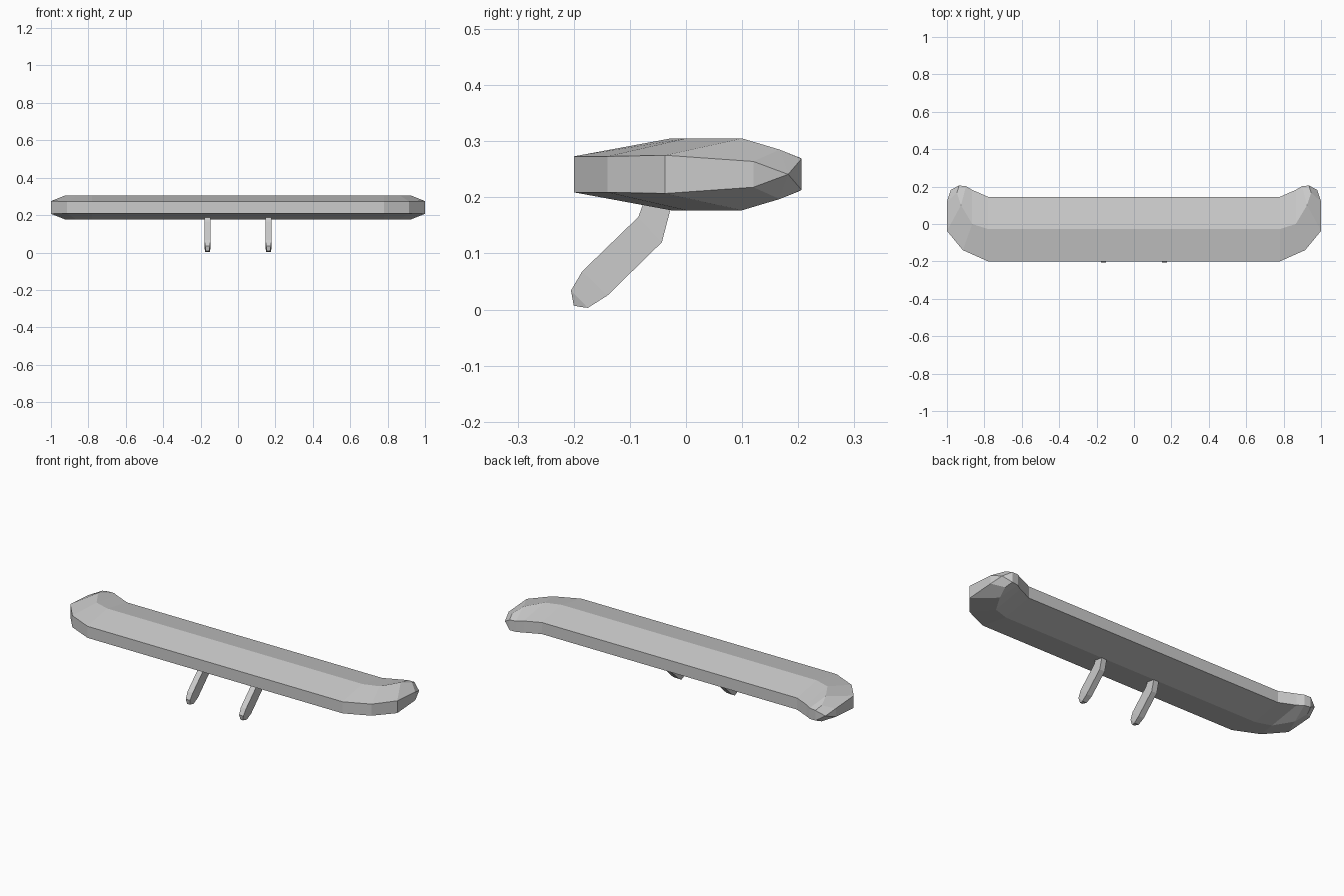
import bpy, bmesh

if "Cube" in bpy.data.objects:
    bpy.data.objects.remove(bpy.data.objects["Cube"])

grey = bpy.data.materials.new("light_grey")
grey.diffuse_color = (0.6, 0.6, 0.6, 1)
grey.use_nodes = True
grey.node_tree.nodes["Principled BSDF"].inputs["Base Color"].default_value = grey.diffuse_color


def make_object(name, rings, caps):
    """Skin a list of closed rings; each cap is a centre point or None for a flat end."""
    bm = bmesh.new()
    loops = [[bm.verts.new(p) for p in ring] for ring in rings]
    for a, b in zip(loops, loops[1:]):
        for i in range(len(a)):
            j = (i + 1) % len(a)
            bm.faces.new((a[i], a[j], b[j], b[i]))
    for loop, tip in zip((loops[0], loops[-1]), caps):
        if tip is None:
            bm.faces.new(loop)
        else:
            centre = bm.verts.new(tip)
            for i in range(len(loop)):
                bm.faces.new((loop[i], loop[(i + 1) % len(loop)], centre))
    bmesh.ops.recalc_face_normals(bm, faces=bm.faces)
    mesh = bpy.data.meshes.new(name)
    bm.to_mesh(mesh)
    bm.free()
    mesh.materials.append(grey)
    obj = bpy.data.objects.new(name, mesh)
    bpy.context.collection.objects.link(obj)
    return obj


# Bumper bar: six-sided section following a path that curls back at each end
MID_Z = 0.241
# outer edge xy, ridge xy, inner edge xy, half heights of outer, ridge, inner
sections = [
    ((0.78, -0.20), (0.78, -0.027), (0.78, 0.145), (0.032, 0.064, 0.032)),
    ((0.915, -0.14), (0.865, 0.0), (0.866, 0.183), (0.032, 0.064, 0.032)),
    ((1.0, -0.037), (0.925, 0.10), (0.898, 0.202), (0.034, 0.064, 0.030)),
    ((1.0, 0.12), (0.947, 0.167), (0.935, 0.206), (0.023, 0.044, 0.028)),
]


def bar_ring(section, side):
    o, r, i, (ho, hr, hi) = section
    points = ((o, ho), (r, hr), (i, hi), (i, -hi), (r, -hr), (o, -ho))
    return [(side * p[0], p[1], MID_Z + h) for p, h in points]


rings = [bar_ring(s, -1) for s in reversed(sections)] + [bar_ring(s, 1) for s in sections]
make_object("bumper_bar", rings, ((-0.98, 0.182, MID_Z), (0.98, 0.182, MID_Z)))

# Mounting brackets: bent flat arms with tapered lower tips
# upper/front yz, lower/back yz, half width
arm = [
    ((-0.072, 0.20), (-0.022, 0.20), 0.015),
    ((-0.085, 0.165), (-0.043, 0.12), 0.016),
    ((-0.185, 0.068), (-0.14, 0.025), 0.016),
    ((-0.205, 0.034), (-0.175, 0.003), 0.013),
    ((-0.200, 0.007), (-0.190, 0.005), 0.008),
]
for label, x in (("left", -0.163), ("right", 0.163)):
    rings = [[(x - w, *a), (x + w, *a), (x + w, *b), (x - w, *b)] for a, b, w in arm]
    make_object(label + "_bracket", rings, (None, None))
